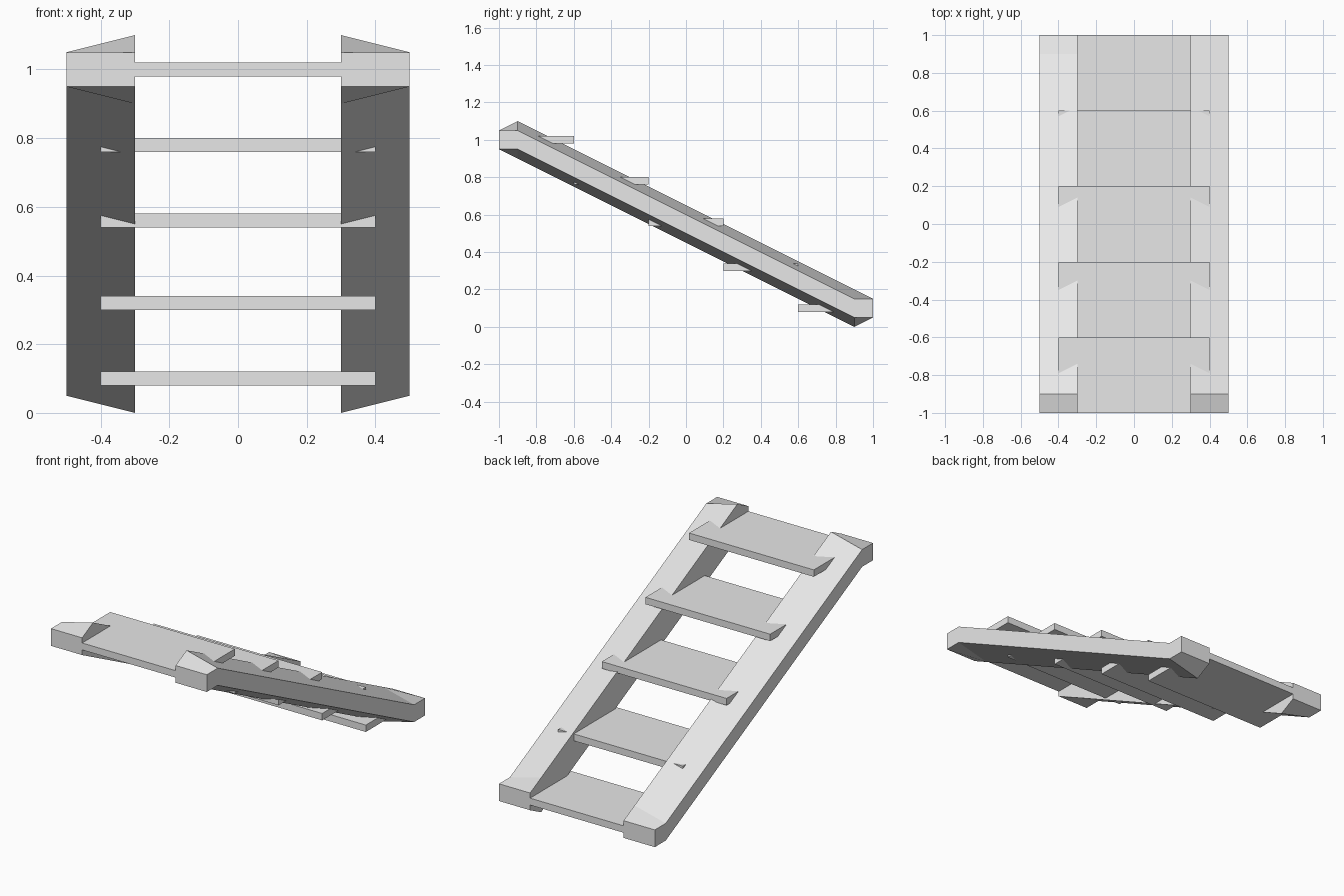
import bpy
import bmesh

cube = bpy.data.objects.get("Cube")
if cube:
    bpy.data.objects.remove(cube, do_unlink=True)

grey = bpy.data.materials.new("light_grey")
grey.use_nodes = True
COLOUR = (0.8, 0.8, 0.8, 1.0)
grey.diffuse_color = COLOUR
grey.node_tree.nodes["Principled BSDF"].inputs["Base Color"].default_value = COLOUR


def add_object(name, bm):
    bmesh.ops.recalc_face_normals(bm, faces=bm.faces)
    mesh = bpy.data.meshes.new(name)
    bm.to_mesh(mesh)
    bm.free()
    mesh.materials.append(grey)
    obj = bpy.data.objects.new(name, mesh)
    bpy.context.collection.objects.link(obj)
    return obj


# Side rails: four cross-sections, taller on the inner side, with blunt ends
# (y, centre height, half height of the inner side)
SECTIONS = [(-1, 1, 0.05), (-0.9, 1, 0.1), (0.9, 0.1, 0.1), (1, 0.1, 0.05)]
OUTER, INNER, HALF = 0.5, 0.3, 0.05


def add_rail(name, side):
    bm = bmesh.new()
    rings = []
    for y, z, inner_half in SECTIONS:
        corners = [(OUTER, z - HALF), (INNER, z - inner_half),
                   (INNER, z + inner_half), (OUTER, z + HALF)]
        rings.append([bm.verts.new((side * x, y, h)) for x, h in corners])
    for a, b in zip(rings, rings[1:]):
        for i in range(4):
            j = (i + 1) % 4
            bm.faces.new((a[i], a[j], b[j], b[i]))
    bm.faces.new(rings[0])
    bm.faces.new(rings[-1])
    add_object(name, bm)


add_rail("left_rail", 1)
add_rail("right_rail", -1)

# Flat treads, let into the rails and stepping down towards the back
for n, z in enumerate((1.0, 0.78, 0.56, 0.32, 0.1)):
    bm = bmesh.new()
    bmesh.ops.create_cube(bm, size=1)
    bmesh.ops.scale(bm, vec=(0.8, 0.4, 0.04), verts=bm.verts)
    bmesh.ops.translate(bm, vec=(0, -0.8 + 0.4 * n, z), verts=bm.verts)
    add_object(f"tread_{n + 1}", bm)
